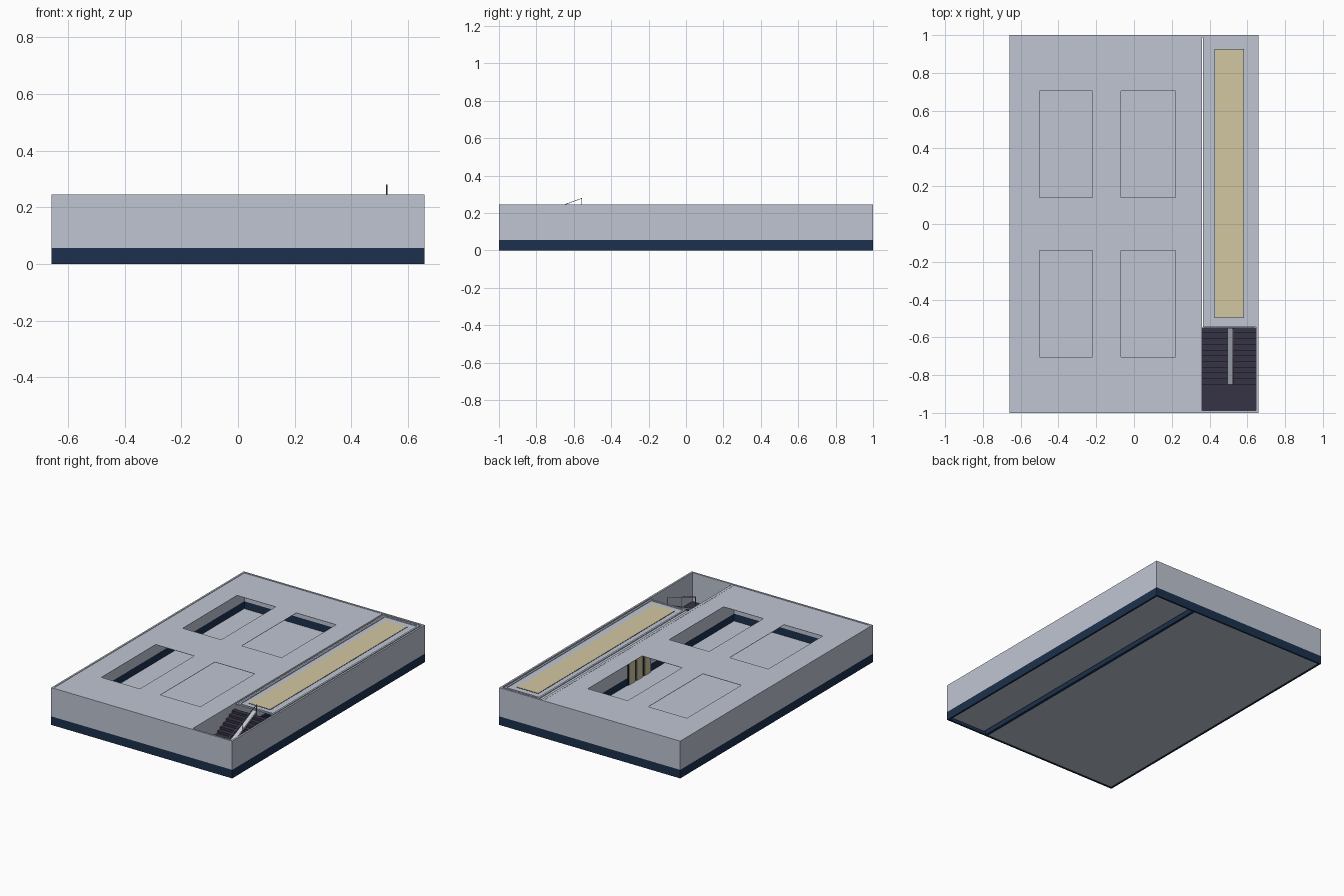
import bpy, bmesh, math
from mathutils import Vector

if "Cube" in bpy.data.objects:
    bpy.data.objects.remove(bpy.data.objects["Cube"])


def mat(name, col):
    m = bpy.data.materials.new(name)
    m.diffuse_color = (*col, 1)
    m.use_nodes = True
    m.node_tree.nodes["Principled BSDF"].inputs["Base Color"].default_value = m.diffuse_color
    return m


GREY = mat("pale_grey", (0.52, 0.56, 0.65))
NAVY = mat("navy", (0.011, 0.030, 0.074))
PURPLE = mat("dark_purple", (0.037, 0.034, 0.058))
BEIGE = mat("beige", (0.65, 0.57, 0.36))


def boxes(name, material, items):
    """One object made from boxes given as (x0, x1, y0, y1, z0, z1)."""
    bm = bmesh.new()
    for x0, x1, y0, y1, z0, z1 in items:
        vs = bmesh.ops.create_cube(bm, size=1)["verts"]
        for v in vs:
            v.co = Vector(((x0 + x1) / 2 + v.co.x * (x1 - x0),
                           (y0 + y1) / 2 + v.co.y * (y1 - y0),
                           (z0 + z1) / 2 + v.co.z * (z1 - z0)))
    me = bpy.data.meshes.new(name)
    bm.to_mesh(me)
    bm.free()
    me.materials.append(material)
    ob = bpy.data.objects.new(name, me)
    bpy.context.collection.objects.link(ob)
    return ob


def frame(x0, x1, y0, y1, z0, z1, t):
    """Four bars around a rectangle."""
    return [(x0, x0 + t, y0, y1, z0, z1), (x1 - t, x1, y0, y1, z0, z1),
            (x0 + t, x1 - t, y0, y0 + t, z0, z1), (x0 + t, x1 - t, y1 - t, y1, z0, z1)]


def rod(name, material, pts, r):
    cu = bpy.data.curves.new(name, 'CURVE')
    cu.dimensions = '3D'
    cu.bevel_depth = r
    cu.bevel_resolution = 1
    cu.use_fill_caps = True
    sp = cu.splines.new('POLY')
    sp.points.add(len(pts) - 1)
    for p, c in zip(sp.points, pts):
        p.co = (*c, 1)
    cu.materials.append(material)
    ob = bpy.data.objects.new(name, cu)
    bpy.context.collection.objects.link(ob)


W, L, H, B = 0.658, 1.0, 0.245, 0.056

# outer walls: navy plinth below, grey above
boxes("wall_plinth", NAVY, frame(-W, W, -L, L, 0, B, 0.012))
boxes("outer_walls", GREY, frame(-W, W, -L, L, B, H, 0.012))

# wall between the hall and the side passage
boxes("divider_plinth", NAVY, [(0.342, 0.36, -0.988, 0.988, 0, B)])
boxes("divider_wall", GREY, [(0.342, 0.36, -0.988, 0.988, B, 0.243)])

# hall floor
boxes("hall_floor", GREY, [(-0.646, 0.342, -0.988, 0.988, 0.003, 0.008)])

# hall roof with four rectangular openings
xs = [-0.646, -0.5, -0.22, -0.07, 0.22, 0.342]
ys = [-0.988, -0.705, -0.14, 0.14, 0.705, 0.988]
bm = bmesh.new()
grid = {(i, j): bm.verts.new((x, y, 0.242)) for i, x in enumerate(xs) for j, y in enumerate(ys)}
for i in range(5):
    for j in range(5):
        if not (i in (1, 3) and j in (1, 3)):
            bm.faces.new([grid[i, j], grid[i + 1, j], grid[i + 1, j + 1], grid[i, j + 1]])
me = bpy.data.meshes.new("hall_roof")
bm.to_mesh(me)
bm.free()
me.materials.append(GREY)
roof = bpy.data.objects.new("hall_roof", me)
bpy.context.collection.objects.link(roof)
sol = roof.modifiers.new("thickness", 'SOLIDIFY')
sol.thickness = 0.002
sol.offset = -1

# beige doors on the divider, with navy frames
for k, y in enumerate((-0.08, 0.0, 0.08)):
    boxes(f"door_frame_{k}", NAVY, [(0.338, 0.342, y - 0.038, y + 0.038, 0.008, 0.205)])
    boxes(f"door_panel_{k}", BEIGE, [(0.334, 0.338, y - 0.03, y + 0.03, 0.008, 0.198)])

# side passage floor, with a dark landing at the foot of the stairs
boxes("passage_floor", GREY, [(0.372, 0.634, -0.988, 0.975, 0.02, 0.026)])
boxes("landing", PURPLE, [(0.36, 0.646, -0.988, -0.548, 0.046, 0.055)])

# passage roof: slab, raised rim and beige panel
boxes("passage_roof", GREY, [(0.366, 0.646, -0.545, 0.988, 0.234, 0.238)])
boxes("passage_roof_rim", GREY, frame(0.38, 0.638, -0.545, 0.98, 0.238, 0.243, 0.012))
boxes("panel_border", NAVY, [(0.426, 0.583, -0.498, 0.927, 0.238, 0.2388)])
boxes("roof_panel", BEIGE, [(0.428, 0.581, -0.495, 0.924, 0.238, 0.2405)])

# staircase rising towards the back
N, Y0, Y1, Z0, Z1 = 10, -0.85, -0.548, 0.055, 0.205
d = (Y1 - Y0) / N
boxes("stairs", PURPLE, [(0.36, 0.646, Y0 + i * d, Y0 + (i + 1) * d, Z0, Z0 + (i + 1) * (Z1 - Z0) / N)
                         for i in range(N)])

# sloping central strip on the stairs: a sheared flat box
strip = boxes("stair_centre_strip", GREY, [(0.494, 0.522, -0.85, -0.55, 0.0, 0.012)])
for v in strip.data.vertices:
    v.co.z += 0.085 + (v.co.y + 0.85) * 0.46

# thin handrail beside the strip
X = 0.525
rod("handrail", GREY, [(X, -0.85, 0.06), (X, -0.85, 0.17), (X, -0.557, 0.279), (X, -0.557, 0.205)], 0.003)
rod("handrail_middle_post", GREY, [(X, -0.70, 0.12), (X, -0.70, 0.224)], 0.003)
